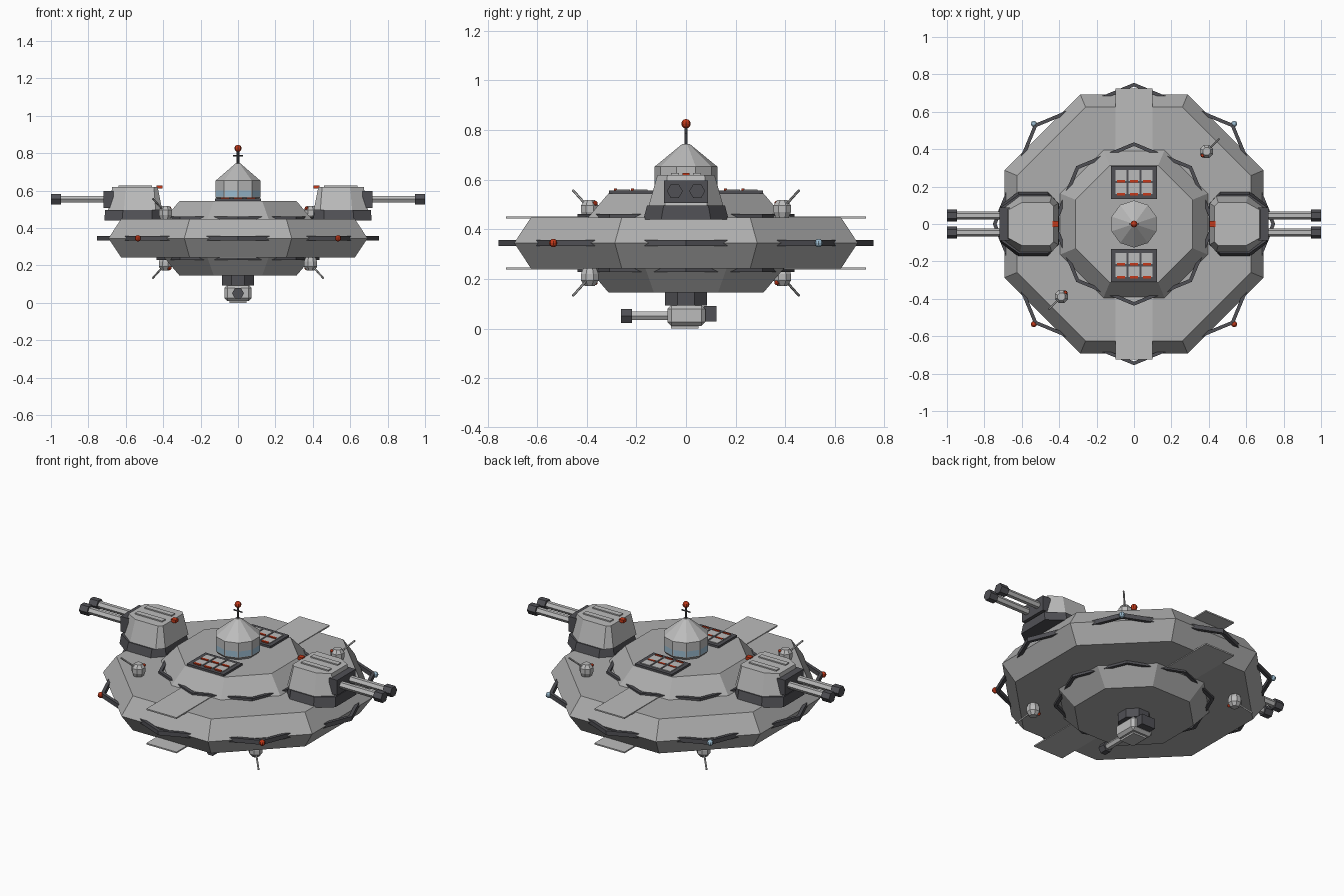
import bpy, bmesh
from math import cos, sin, pi
from mathutils import Vector

if "Cube" in bpy.data.objects:
    bpy.data.objects.remove(bpy.data.objects["Cube"], do_unlink=True)


def material(name, rgb):
    m = bpy.data.materials.new(name)
    m.use_nodes = True
    m.diffuse_color = (*rgb, 1)
    m.node_tree.nodes["Principled BSDF"].inputs["Base Color"].default_value = (*rgb, 1)
    return m


HULL = material("hull grey", (0.42, 0.42, 0.42))
LIGHT = material("light grey", (0.5, 0.5, 0.5))
DARK = material("dark grey", (0.08, 0.08, 0.09))
RED = material("signal red", (0.55, 0.04, 0.01))
BLUE = material("window blue", (0.33, 0.5, 0.63))

MID = 0.345            # height of the hull's mirror plane


def finish(name, bm, *mats):
    bmesh.ops.recalc_face_normals(bm, faces=bm.faces)
    me = bpy.data.meshes.new(name)
    bm.to_mesh(me)
    bm.free()
    for m in mats:
        me.materials.append(m)
    ob = bpy.data.objects.new(name, me)
    bpy.context.collection.objects.link(ob)
    return ob


def loft_mesh(rings, closed=False):
    """Skin a list of point rings; cap the ends or join them into a loop."""
    bm = bmesh.new()
    vs = [[bm.verts.new(p) for p in ring] for ring in rings]
    n = len(vs[0])
    pairs = list(zip(vs, vs[1:])) + ([(vs[-1], vs[0])] if closed else [])
    for a, b in pairs:
        for i in range(n):
            j = (i + 1) % n
            bm.faces.new((a[i], a[j], b[j], b[i]))
    if not closed:
        bm.faces.new(vs[0])
        bm.faces.new(vs[-1])
    return bm


def circle(r, z, sides, phase, cx=0, cy=0):
    return [(cx + r * cos(phase + 2 * pi * i / sides),
             cy + r * sin(phase + 2 * pi * i / sides), z) for i in range(sides)]


def lathe(name, profile, sides, mat, phase=None, closed=False, at=(0, 0)):
    phase = pi / sides if phase is None else phase
    rings = [circle(r, z, sides, phase, *at) for r, z in profile]
    return finish(name, loft_mesh(rings, closed), mat)


def box(name, x, y, z, mat):
    rings = [[(x[0], y[0], h), (x[1], y[0], h), (x[1], y[1], h), (x[0], y[1], h)] for h in z]
    return finish(name, loft_mesh(rings), mat)


def bar(name, p, q, r, mat, sides=6):
    p, q = Vector(p), Vector(q)
    d = (q - p).normalized()
    u = d.cross(Vector((0, 0, 1)))
    u = u.normalized() if u.length > 0.01 else Vector((1, 0, 0))
    v = u.cross(d)
    rings = [[c + r * (u * cos(2 * pi * i / sides) + v * sin(2 * pi * i / sides))
              for i in range(sides)] for c in (p, q)]
    return finish(name, loft_mesh(rings), mat)


def ball(name, at, r, mat):
    bm = bmesh.new()
    bmesh.ops.create_uvsphere(bm, u_segments=8, v_segments=6, radius=r)
    bmesh.ops.translate(bm, verts=bm.verts, vec=at)
    return finish(name, bm, mat)


def collar(name, r, z):
    """Thin ring turned half a side, so its corners stand out of the faces."""
    lathe(name, [(r - 0.02, z - 0.013), (r, z - 0.013), (r, z + 0.013), (r - 0.02, z + 0.013)],
          8, DARK, phase=0, closed=True)


# Main hull with its collar
lathe("hull", [(0.676, 0.242), (0.75, MID), (0.676, 0.448)], 8, HULL)
collar("hull_collar", 0.755, MID)

# Upper and lower decks, collars and long thin plates
for side, s in (("upper", 1), ("lower", -1)):
    lathe(side + "_deck", [(0.43, MID + s * 0.1), (0.338, MID + s * 0.2)], 8, HULL)
    collar(side + "_collar", 0.437, MID + s * 0.104)
    box(side + "_long_plate", (-0.1, 0.1), (-0.725, 0.725),
        (MID + s * 0.099, MID + s * 0.107), LIGHT)

# Navigation lights on the diagonal corners of the collar
for sx in (-1, 1):
    for sy, mat in ((-1, RED), (1, BLUE)):
        ball("navigation_light", (sx * 0.535, sy * 0.535, MID), 0.017, mat)

# Command tower with inset windows
tower = loft_mesh([circle(r, z, 10, pi / 10) for r, z in
                   [(0.108, 0.545), (0.126, 0.563), (0.126, 0.606), (0.126, 0.653), (0.014, 0.745)]])
tower.normal_update()
panes = [f for f in tower.faces if 0.57 < f.calc_center_median().z < 0.6]
bmesh.ops.inset_individual(tower, faces=panes, thickness=0.006)
for f in panes:
    f.material_index = 1
finish("command_tower", tower, LIGHT, BLUE)

# Mast
bar("mast", (0, 0, 0.73), (0, 0, 0.82), 0.007, DARK)
bar("mast_crossbar", (-0.028, 0, 0.787), (0.028, 0, 0.787), 0.004, DARK)
ball("mast_light", (0, 0, 0.826), 0.019, RED)

# Cell racks on the upper deck
for sy in (-1, 1):
    yc = sy * 0.222
    box("rack_base", (-0.122, 0.122), (yc - 0.088, yc + 0.088), (0.54, 0.557), DARK)
    for col in (-1, 0, 1):
        for row in (-1, 1):
            x, y = col * 0.069, yc + row * 0.035
            box("rack_cell", (x - 0.03, x + 0.03), (y - 0.027, y + 0.031), (0.55, 0.561), LIGHT)
            box("rack_strip", (x - 0.022, x + 0.022), (y - 0.034, y - 0.022), (0.55, 0.564), RED)


def plan(s, z, inner, a, b, outer, wide, nose, heel):
    """Eight-sided turret outline on side s at height z."""
    half = [(inner, heel), (a, wide), (b, wide), (outer, nose)]
    return [(s * x, y, z) for x, y in half] + [(s * x, -y, z) for x, y in reversed(half)]


# Twin-gun turrets on both sides
for s in (-1, 1):
    finish("turret_base", loft_mesh([plan(s, 0.44, 0.4, 0.46, 0.62, 0.715, 0.172, 0.1, 0.11),
                                     plan(s, 0.496, 0.41, 0.46, 0.615, 0.71, 0.157, 0.09, 0.1)]), DARK)
    finish("turret_body", loft_mesh([plan(s, 0.496, 0.405, 0.44, 0.61, 0.695, 0.15, 0.085, 0.11),
                                     plan(s, 0.62, 0.43, 0.45, 0.6, 0.672, 0.115, 0.075, 0.095)]), LIGHT)
    box("gun_mantlet", (s * 0.665, s * 0.718), (-0.088, 0.088), (0.506, 0.597), DARK)
    box("turret_light", (s * 0.405, s * 0.435), (-0.015, 0.015), (0.61, 0.628), RED)
    for sy in (-1, 1):
        y = sy * 0.045
        bar("gun_barrel", (s * 0.7, y, 0.554), (s * 0.96, y, 0.554), 0.021, LIGHT)
        bar("gun_muzzle", (s * 0.947, y, 0.554), (s, y, 0.554), 0.032, DARK)
        box("roof_rib", (s * 0.46, s * 0.64), (y - 0.016, y + 0.016), (0.615, 0.627), LIGHT)

# Small ball guns, above on one diagonal and below on the other
for s in (1, -1):
    for sx in (-1, 1):
        sy = sx * s
        lathe("ball_gun", [(r, MID + s * h) for r, h in
                           [(0.026, 0.095), (0.038, 0.125), (0.038, 0.152), (0.022, 0.173)]],
              8, LIGHT, at=(sx * 0.388, sy * 0.388))
        bar("ball_gun_barrel", (sx * 0.395, sy * 0.395, MID + s * 0.145),
            (sx * 0.456, sy * 0.456, MID + s * 0.213), 0.005, LIGHT)
        ball("ball_gun_light", (sx * 0.366, sy * 0.366, MID + s * 0.16), 0.01, RED)

# Belly gun
lathe("belly_mount", [(0.092, 0.092), (0.092, 0.15)], 8, DARK)
body = box("belly_gun_body", (-0.073, 0.073), (-0.075, 0.078), (0.01, 0.095), LIGHT)
bevel = body.modifiers.new("chamfer", "BEVEL")
bevel.width = 0.016
bevel.segments = 1
box("belly_gun_skid", (-0.045, 0.045), (-0.06, 0.05), (0.0, 0.015), LIGHT)
box("belly_counterweight", (-0.045, 0.045), (0.07, 0.122), (0.028, 0.09), DARK)
bar("belly_barrel", (0, -0.06, 0.051), (0, -0.23, 0.051), 0.02, LIGHT)
bar("belly_muzzle", (0, -0.218, 0.051), (0, -0.262, 0.051), 0.032, DARK)
